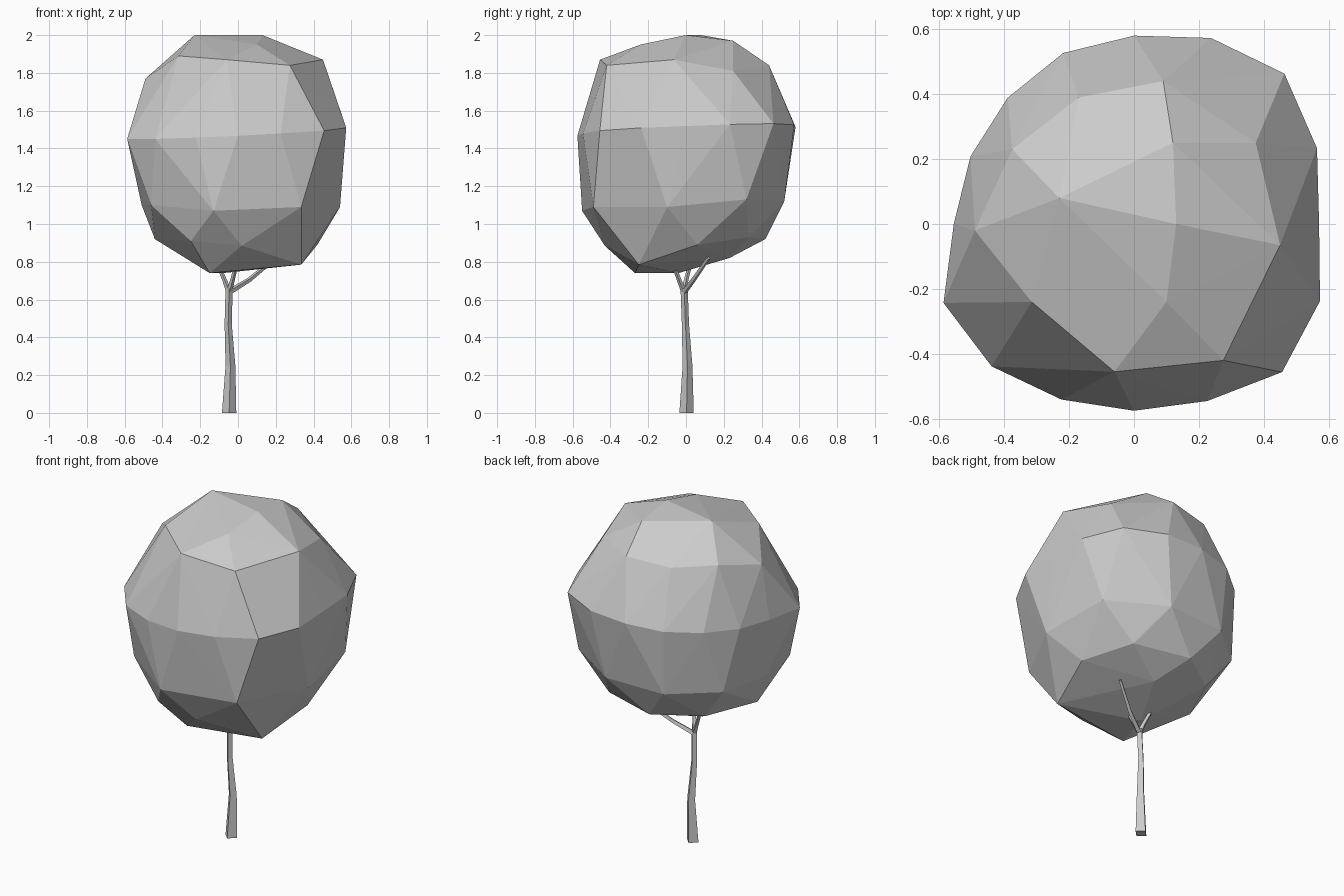
import bpy, bmesh
from math import sin, cos, tau
from mathutils import Vector

cube = bpy.data.objects.get("Cube")
if cube:
    bpy.data.objects.remove(cube, do_unlink=True)


def make_material(name, value):
    mat = bpy.data.materials.new(name)
    mat.use_nodes = True
    colour = (value, value, value, 1)
    mat.diffuse_color = colour
    mat.node_tree.nodes["Principled BSDF"].inputs["Base Color"].default_value = colour
    return mat


grey = make_material("plain grey", 0.6)


def finish(name, bm):
    bmesh.ops.recalc_face_normals(bm, faces=bm.faces)
    mesh = bpy.data.meshes.new(name)
    bm.to_mesh(mesh)
    bm.free()
    mesh.materials.append(grey)
    obj = bpy.data.objects.new(name, mesh)
    bpy.context.collection.objects.link(obj)
    return obj


def limb(name, path, radii, sides=4):
    """Faceted tube through the path points, tapering by the radii."""
    bm = bmesh.new()
    path = [Vector(p) for p in path]
    rings = []
    for i, (p, r) in enumerate(zip(path, radii)):
        direction = path[min(i + 1, len(path) - 1)] - path[max(i - 1, 0)]
        if i == 0 and p.z == 0:
            direction = Vector((0, 0, 1))
        turn = Vector((0, 0, 1)).rotation_difference(direction)
        ring = []
        for k in range(sides):
            a = tau * k / sides
            ring.append(bm.verts.new(p + turn @ Vector((r * cos(a), r * sin(a), 0))))
        rings.append(ring)
    for low, high in zip(rings, rings[1:]):
        for k in range(sides):
            n = (k + 1) % sides
            bm.faces.new((low[k], low[n], high[n], high[k]))
    bm.faces.new(rings[0])
    bm.faces.new(rings[-1])
    return finish(name, bm)


# Crooked trunk
fork = (-.047, -.01, .66)
limb("trunk",
     [(-.047, .003, 0), (-.04, .008, .25), (-.052, -.003, .47), fork],
     [.038, .026, .019, .019])

# Three branches reaching into the crown
start = Vector(fork) - Vector((0, 0, .02))
limb("left_branch", [start, (.06, .04, .705), (.2, .12, .82)], [.016, .013, .01])
limb("right_branch", [start, (-.07, .0, .7), (-.12, .03, .82)], [.016, .012, .01])
limb("front_branch", [start, (-.03, -.035, .7), (.0, -.08, .82)], [.016, .012, .01])

# Crown: faceted hull over a widest ring, a cap, a lower ring and an underside
widest = [.57, .61, .655, .62, .58, .57, .55, .545,
          .555, .635, .62, .585, .575, .59, .645, .62]
points = []
for k, r in enumerate(widest):
    a = tau * k / len(widest)
    x, y = r * cos(a), r * sin(a)
    points.append((x, y, 1.49 + .05 * x + .04 * y))

cap = [(-.23, .08, 2), (.13, 0, 2), (.12, .25, 1.97), (.1, -.24, 1.95),
       (.45, -.065, 1.87), (.375, .25, 1.81), (.09, .44, 1.84),
       (-.17, .39, 1.82), (-.375, .23, 1.83), (-.49, -.02, 1.77),
       (-.315, -.24, 1.89), (-.06, -.455, 1.87), (.275, -.42, 1.84)]

lower = [(-.13, -.55, 1.07), (.335, -.49, 1.09), (.54, -.1, 1.09),
         (.49, .32, 1.13), (.17, .52, 1.12), (-.2, .5, 1.11),
         (-.45, .29, 1.11), (-.51, -.03, 1.1), (-.46, -.33, 1.1)]

underside = [(-.15, -.27, .74), (-.08, -.04, .74), (.335, -.25, .785),
             (.42, .06, .89), (.05, .23, .82), (.28, .33, .93),
             (-.05, .42, .92), (-.3, .25, .91), (-.44, -.05, .92),
             (-.25, -.4, .91), (.02, -.43, .885)]

bm = bmesh.new()
for p in points + cap + lower + underside:
    bm.verts.new(p)
hull = bmesh.ops.convex_hull(bm, input=bm.verts[:])
spare = {g for g in hull["geom_interior"] + hull["geom_unused"]
         if isinstance(g, bmesh.types.BMVert)}
bmesh.ops.delete(bm, geom=list(spare), context="VERTS")
finish("crown", bm)
